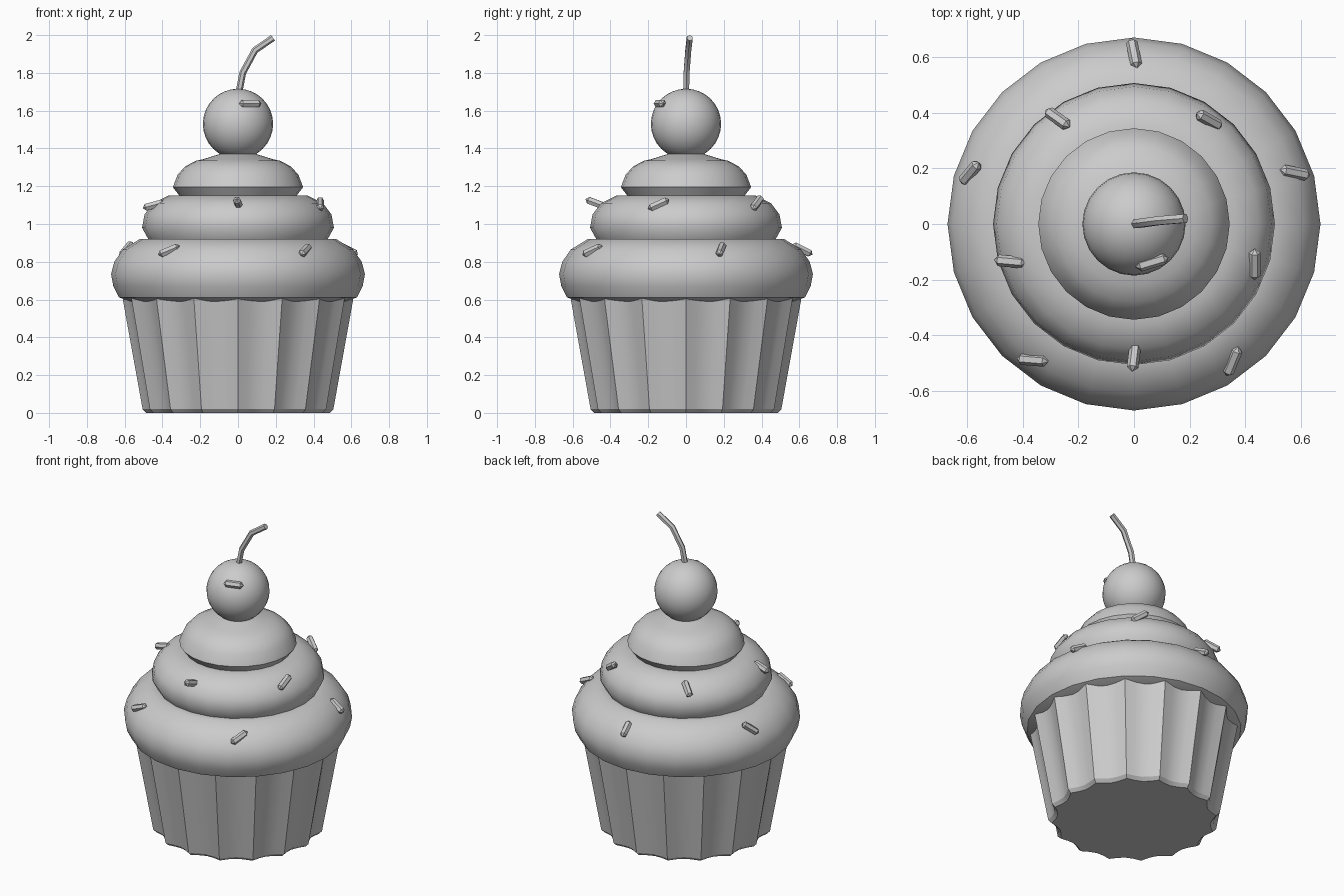
import bpy, bmesh
from math import sin, cos, pi, radians
from mathutils import Vector

if "Cube" in bpy.data.objects:
    bpy.data.objects.remove(bpy.data.objects["Cube"])


def finish(name, bm, angle=30):
    bmesh.ops.remove_doubles(bm, verts=bm.verts, dist=1e-5)
    bmesh.ops.recalc_face_normals(bm, faces=bm.faces)
    me = bpy.data.meshes.new(name)
    bm.to_mesh(me)
    bm.free()
    ob = bpy.data.objects.new(name, me)
    bpy.context.collection.objects.link(ob)
    bpy.ops.object.select_all(action='DESELECT')
    bpy.context.view_layer.objects.active = ob
    ob.select_set(True)
    if angle:
        bpy.ops.object.shade_smooth_by_angle(angle=radians(angle))
    return ob


def lathe(profile, sides, flute=lambda a: 0.0):
    """Surface of revolution; flute(a) is subtracted from the radius."""
    bm = bmesh.new()
    rings = []
    for r, z in profile:
        ring = []
        for i in range(sides):
            a = 2 * pi * i / sides
            rr = max(r - flute(a), 0) if r > 0 else 0
            ring.append(bm.verts.new((rr * cos(a), rr * sin(a), z)))
        rings.append(ring)
    for lo, hi in zip(rings, rings[1:]):
        for i in range(sides):
            j = (i + 1) % sides
            bm.faces.new((lo[i], lo[j], hi[j], hi[i]))
    bmesh.ops.remove_doubles(bm, verts=bm.verts, dist=1e-5)
    return bm


# Fluted paper wrapper: 16 sharp ridges with hollow grooves
wrapper = [(0, 0), (0.485, 0), (0.505, 0.02), (0.617, 0.64), (0, 0.64)]
finish("wrapper", lathe(wrapper, 64, lambda a: 0.035 * abs(sin(8 * a))))

# Three tiers of frosting in one turned profile
frosting = [(0, 0.575), (0.50, 0.575), (0.57, 0.587), (0.63, 0.612),
            (0.66, 0.67), (0.672, 0.735), (0.655, 0.80), (0.61, 0.865),
            (0.52, 0.92), (0.475, 0.92),
            (0.508, 0.98), (0.495, 1.05), (0.45, 1.11), (0.37, 1.15), (0.31, 1.15),
            (0.345, 1.195), (0.32, 1.26), (0.28, 1.305), (0.222, 1.335),
            (0.185, 1.343), (0.05, 1.385), (0, 1.39)]
finish("frosting", lathe(frosting, 24), 40)

# Cherry
bm = bmesh.new()
bmesh.ops.create_uvsphere(bm, u_segments=24, v_segments=16, radius=0.186)
bmesh.ops.translate(bm, verts=bm.verts, vec=(0, 0, 1.53))
finish("cherry", bm)

# Bent cherry stem: hexagonal tube along a path
path = [Vector(p) for p in ((0, 0, 1.67), (0.025, 0.003, 1.80),
                            (0.09, 0.012, 1.92), (0.185, 0.02, 1.985))]
bm = bmesh.new()
rings = []
for i, p in enumerate(path):
    d = (path[min(i + 1, 3)] - path[max(i - 1, 0)]).normalized()
    u = d.cross(Vector((0, 1, 0))).normalized()
    v = d.cross(u)
    rings.append([bm.verts.new(p + 0.018 * (u * cos(k * pi / 3) + v * sin(k * pi / 3)))
                  for k in range(6)])
for lo, hi in zip(rings, rings[1:]):
    for k in range(6):
        bm.faces.new((lo[k], lo[(k + 1) % 6], hi[(k + 1) % 6], hi[k]))
bm.faces.new(rings[0])
bm.faces.new(rings[-1])
finish("cherry_stem", bm)

# Sprinkles: centre and direction of each
sprinkles = [
    ((0.00, 0.615, 0.865), (-0.02, 0.10, -0.05)),
    ((-0.275, 0.38, 1.11), (-0.07, 0.05, -0.05)),
    ((0.27, 0.375, 1.11), (0.08, -0.045, -0.06)),
    ((-0.59, 0.185, 0.865), (0.05, 0.06, 0.06)),
    ((0.58, 0.185, 0.865), (0.10, -0.02, -0.05)),
    ((-0.445, -0.135, 1.10), (0.11, -0.01, 0.03)),
    ((0.435, -0.145, 1.105), (0.0, 0.11, 0.05)),
    ((0.0, -0.475, 1.11), (0.01, 0.08, -0.03)),
    ((-0.365, -0.49, 0.86), (0.12, -0.01, 0.05)),
    ((0.355, -0.495, 0.86), (0.045, 0.11, 0.05)),
    ((0.065, -0.138, 1.637), (0.10, 0.03, 0.0)),
]
for n, (loc, d) in enumerate(sprinkles):
    bm = lathe([(0, -0.062), (0.021, -0.045), (0.021, 0.045), (0, 0.062)], 6)
    ob = finish(f"sprinkle_{n + 1}", bm, 0)
    ob.location = loc
    ob.rotation_euler = Vector(d).to_track_quat('Z', 'Y').to_euler()
